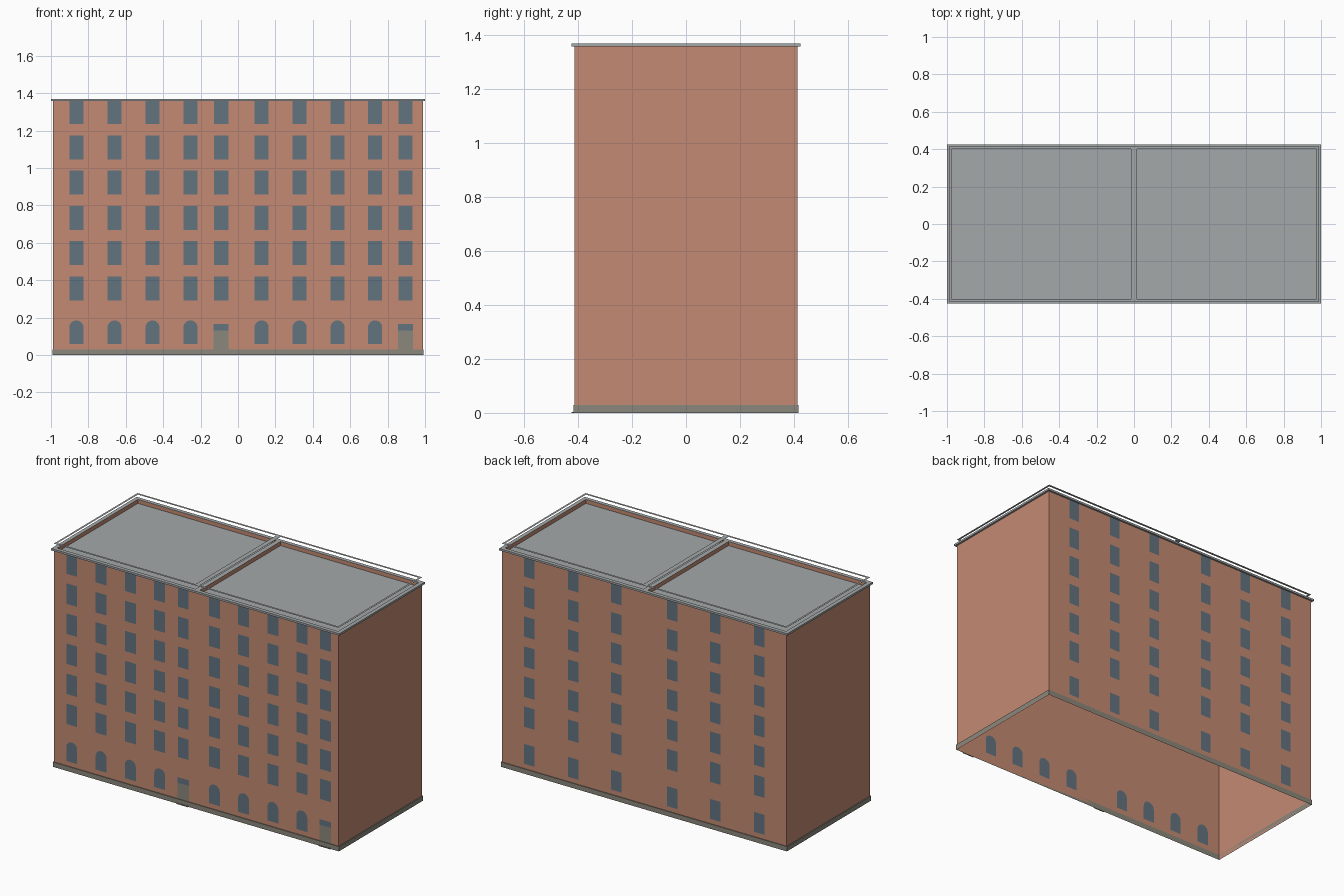
import bpy
import bmesh
import math

cube = bpy.data.objects.get("Cube")
if cube:
    bpy.data.objects.remove(cube, do_unlink=True)


def material(name, rgb):
    """Flat material from 8-bit sRGB values."""
    lin = [((c / 255 + 0.055) / 1.055) ** 2.4 for c in rgb]
    m = bpy.data.materials.new(name)
    m.use_nodes = True
    m.diffuse_color = (*lin, 1)
    m.node_tree.nodes["Principled BSDF"].inputs["Base Color"].default_value = (*lin, 1)
    return m


BRICK = material("brick", (196, 138, 115))
GLASS = material("window glass", (98, 115, 128))
STONE = material("plinth stone", (139, 135, 124))
ROOF = material("roof grey", (165, 169, 170))


def finish(bm, name, mat):
    mesh = bpy.data.meshes.new(name)
    bm.to_mesh(mesh)
    bm.free()
    mesh.materials.append(mat)
    ob = bpy.data.objects.new(name, mesh)
    bpy.context.collection.objects.link(ob)


def add_box(bm, x0, x1, y0, y1, z0, z1):
    for v in bmesh.ops.create_cube(bm, size=1)["verts"]:
        v.co.x = x1 if v.co.x > 0 else x0
        v.co.y = y1 if v.co.y > 0 else y0
        v.co.z = z1 if v.co.z > 0 else z0


def drop_faces(bm, test):
    faces = [f for f in bm.faces if test(f.normal.z)]
    bmesh.ops.delete(bm, geom=faces, context="FACES_ONLY")


def frame(name, mat, outer, inner, z0, z1, mid=None, open_below=False):
    """Rectangular ring, optionally with a bar across the middle."""
    (ox, oy), (ix, iy) = outer, inner
    bm = bmesh.new()
    for s in (-1, 1):
        add_box(bm, -ox, ox, *sorted((s * iy, s * oy)), z0, z1)
        add_box(bm, *sorted((s * ix, s * ox)), -iy, iy, z0, z1)
    if mid:
        add_box(bm, -mid, mid, -iy, iy, z0, z1)
    if open_below:
        bm.normal_update()
        drop_faces(bm, lambda nz: nz < -0.5)
    finish(bm, name, mat)


WX, WY = 0.988, 0.413           # outer wall half sizes
INNER = (0.975, 0.4)            # inside of the parapet
MID = 0.015                     # half width of the middle parapet
ROOF_Z, CORNICE_Z, TOP = 1.345, 1.358, 1.37
COPING_Z = TOP - 0.002

# Outer walls: a single shell, open below and above
bm = bmesh.new()
add_box(bm, -WX, WX, -WY, WY, 0, COPING_Z)
bm.normal_update()
drop_faces(bm, lambda nz: abs(nz) > 0.5)
finish(bm, "brick_walls", BRICK)

# Recessed flat roof
bm = bmesh.new()
corners = [(-WX, -WY), (WX, -WY), (WX, WY), (-WX, WY)]
bm.faces.new([bm.verts.new((x * 0.997, y * 0.997, ROOF_Z)) for x, y in corners])
finish(bm, "roof_deck", ROOF)

# Brick parapet with thin coping, outer cornice, raised rail and plinth
frame("parapet", BRICK, (WX - 0.002, WY - 0.002), INNER, ROOF_Z, COPING_Z, MID)
frame("coping", ROOF, (WX, WY), INNER, COPING_Z, TOP, MID)
frame("cornice", ROOF, (1.0, 0.424), (WX, WY), CORNICE_Z, TOP)
frame("roof_rail", ROOF, (WX, 0.415), INNER, 1.4, 1.4004, MID)
frame("plinth", STONE, (0.993, 0.418), (WX, WY), 0, 0.03, open_below=True)

# Windows and doors are flat sheets lying on the walls
HALF, HEIGHT, FIRST, STOREY = 0.038, 0.128, 0.292, 0.1885
LOW, LOW_TOP = 0.06, 0.185
DOORS = (-0.09, 0.896)
BAYS = (-0.864, -0.66, -0.457, -0.254, 0.126, 0.329, 0.532, 0.733)
BACK_BAYS = (0.194, 0.492, 0.798)
GAP = 0.001


def rect(x, half, z0, z1):
    return [(x - half, z0), (x + half, z0), (x + half, z1), (x - half, z1)]


def arch(x, half, z0, z1):
    spring = z1 - half
    curve = [(x + half * math.cos(a * math.pi / 12), spring + half * math.sin(a * math.pi / 12))
             for a in range(13)]
    return [(x - half, z0), (x + half, z0)] + curve


def sheets(name, mat, outlines, y, facing):
    """Flat faces at depth y, facing the front (-1) or the back (1)."""
    bm = bmesh.new()
    for outline in outlines:
        bm.faces.new([bm.verts.new((x, y, z)) for x, z in outline[::-facing]])
    finish(bm, name, mat)


storeys = [FIRST + i * STOREY for i in range(6)]
sheets("front_windows", GLASS,
       [rect(x, HALF, z, z + HEIGHT) for x in BAYS + DOORS for z in storeys], -WY - GAP, -1)

# Arched ground floor windows show on both sides of the wall
arches = [arch(x, HALF, LOW, LOW_TOP) for x in BAYS]
sheets("front_arched_windows", GLASS, arches, -WY - GAP, -1)
sheets("front_arched_windows_inside", GLASS, arches, -WY + GAP, 1)

back_xs = [s * x for x in BACK_BAYS for s in (-1, 1)]
sheets("back_windows", GLASS,
       [rect(x, 0.036, z, z + HEIGHT) for x in back_xs for z in storeys]
       + [rect(x, 0.036, LOW, LOW_TOP) for x in back_xs], WY + GAP, 1)

# Entrance doors with glazed transoms and low steps
sheets("doors", STONE, [rect(x, 0.04, 0.03, 0.13) for x in DOORS], -WY - GAP, -1)
sheets("transoms", GLASS, [rect(x, 0.04, 0.13, 0.165) for x in DOORS], -WY - GAP, -1)
bm = bmesh.new()
for x in DOORS:
    add_box(bm, x - 0.04, x + 0.04, -0.424, -0.418, 0, 0.004)
finish(bm, "door_steps", STONE)
